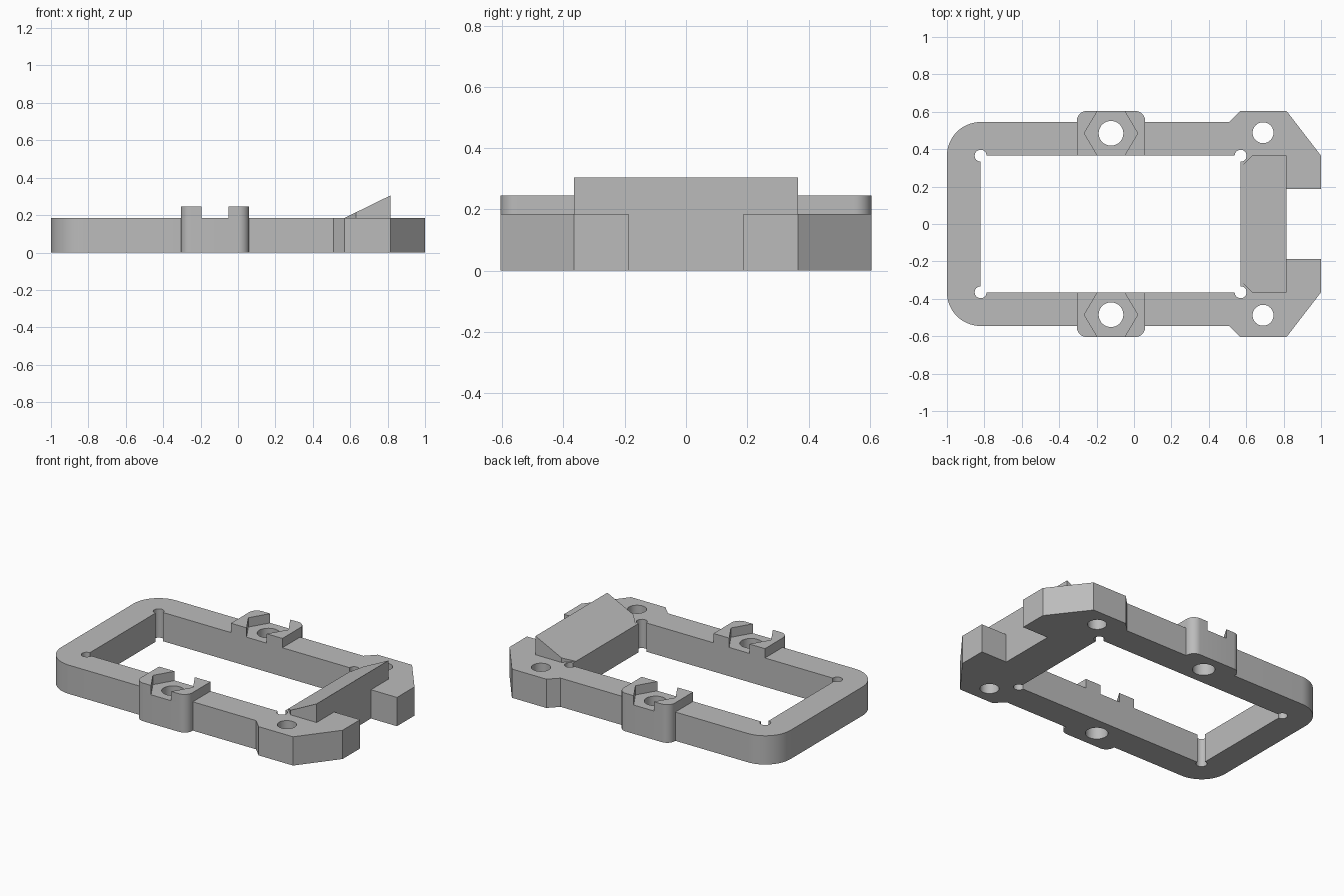
import bpy, bmesh
from math import sin, cos, radians, pi

cube = bpy.data.objects.get("Cube")
if cube:
    bpy.data.objects.remove(cube, do_unlink=True)

grey = bpy.data.materials.new("plain grey")
grey.use_nodes = True
colour = (0.5, 0.5, 0.5, 1)
grey.diffuse_color = colour
grey.node_tree.nodes["Principled BSDF"].inputs["Base Color"].default_value = colour

THICK = 0.185      # frame thickness
PAD_TOP = 0.245    # top of the nut holders
IN_Y, RAIL_Y, OUT_Y = 0.365, 0.545, 0.605
IN_L, IN_R, BACK = -0.82, 0.57, 0.815
BOSS_X, BOSS_HALF, BOSS_R = -0.123, 0.183, 0.055
HOLE_Y = 0.485


def arc(cx, cy, r, start, end, steps=10):
    angles = [radians(start + (end - start) * i / steps) for i in range(steps + 1)]
    return [(cx + r * cos(a), cy + r * sin(a)) for a in angles]


def circle(cx, cy, r, steps=40):
    return arc(cx, cy, r, 0, 360, steps)[:-1]


def flip_y(points):
    return [(x, -y) for x, y in reversed(points)]


def prism(name, points, z0, z1, top=None):
    """Extrude a flat outline; top(x) may slope the upper face."""
    bm = bmesh.new()
    low = [bm.verts.new((x, y, z0)) for x, y in points]
    high = [bm.verts.new((x, y, top(x) if top else z1)) for x, y in points]
    bm.faces.new(low)
    bm.faces.new(high)
    for i in range(len(points)):
        j = (i + 1) % len(points)
        bm.faces.new((low[i], low[j], high[j], high[i]))
    bmesh.ops.remove_doubles(bm, verts=bm.verts, dist=1e-5)
    bmesh.ops.recalc_face_normals(bm, faces=bm.faces)
    mesh = bpy.data.meshes.new(name)
    bm.to_mesh(mesh)
    bm.free()
    mesh.materials.append(grey)
    obj = bpy.data.objects.new(name, mesh)
    bpy.context.collection.objects.link(obj)
    return obj


def activate(obj):
    bpy.ops.object.select_all(action="DESELECT")
    obj.select_set(True)
    bpy.context.view_layer.objects.active = obj


def cut(obj, points):
    cutter = prism("cutter", points, -0.1, 0.5)
    cutter.hide_render = True
    mod = obj.modifiers.new("cut", "BOOLEAN")
    mod.operation, mod.solver, mod.object = "DIFFERENCE", "EXACT", cutter
    activate(obj)
    bpy.ops.object.modifier_apply(modifier=mod.name)
    bpy.data.objects.remove(cutter, do_unlink=True)


def smooth(obj):
    activate(obj)
    bpy.ops.object.shade_smooth_by_angle(angle=radians(30))


# Frame outline: rounded end, boss bumps, mounting ears and open notch
left, right = BOSS_X - BOSS_HALF, BOSS_X + BOSS_HALF
half = arc(IN_L, IN_Y, 0.18, 180, 90, 16)
half += [(left, RAIL_Y)]
half += arc(left + BOSS_R, OUT_Y - BOSS_R, BOSS_R, 180, 90)
half += arc(right - BOSS_R, OUT_Y - BOSS_R, BOSS_R, 90, 0)
half += [(right, RAIL_Y), (0.51, RAIL_Y), (IN_R, OUT_Y), (BACK, OUT_Y),
         (1, IN_Y), (1, 0.187), (BACK, 0.187)]
frame = prism("frame", half + flip_y(half), 0, THICK)

# Central opening, corner reliefs and bolt holes
cut(frame, [(IN_L, -IN_Y), (IN_R, -IN_Y), (IN_R, IN_Y), (IN_L, IN_Y)])
for side in (-1, 1):
    for x in (IN_L, IN_R):
        cut(frame, circle(x, side * IN_Y, 0.032, 24))
    cut(frame, circle(BOSS_X, side * HOLE_Y, 0.066))
    cut(frame, circle(0.69, side * 0.488, 0.056))
smooth(frame)

# Nut holders: raised pads split by a hexagonal pocket
hex_r = 0.143
hex_x = hex_r * cos(pi / 3)
for side, row in ((-1, "front"), (1, "back")):
    for end, label in ((-1, "right"), (1, "left")):
        outline = [(hex_x, IN_Y), (BOSS_HALF, IN_Y)]
        outline += arc(BOSS_HALF - BOSS_R, OUT_Y - BOSS_R, BOSS_R, 0, 90)
        outline += [(hex_x, OUT_Y), (hex_r, HOLE_Y)]
        outline = [(BOSS_X + end * x, side * y) for x, y in outline]
        smooth(prism(f"nut_holder_{row}_{label}", outline, THICK, PAD_TOP))

# Sloping ramp with clipped lower corners
clip = 0.06
ramp_half = [(IN_R, IN_Y - clip), (IN_R + clip, IN_Y), (BACK, IN_Y)]
prism("ramp", ramp_half + flip_y(ramp_half), THICK, 0,
      top=lambda x: THICK + (x - IN_R) * 0.49)
